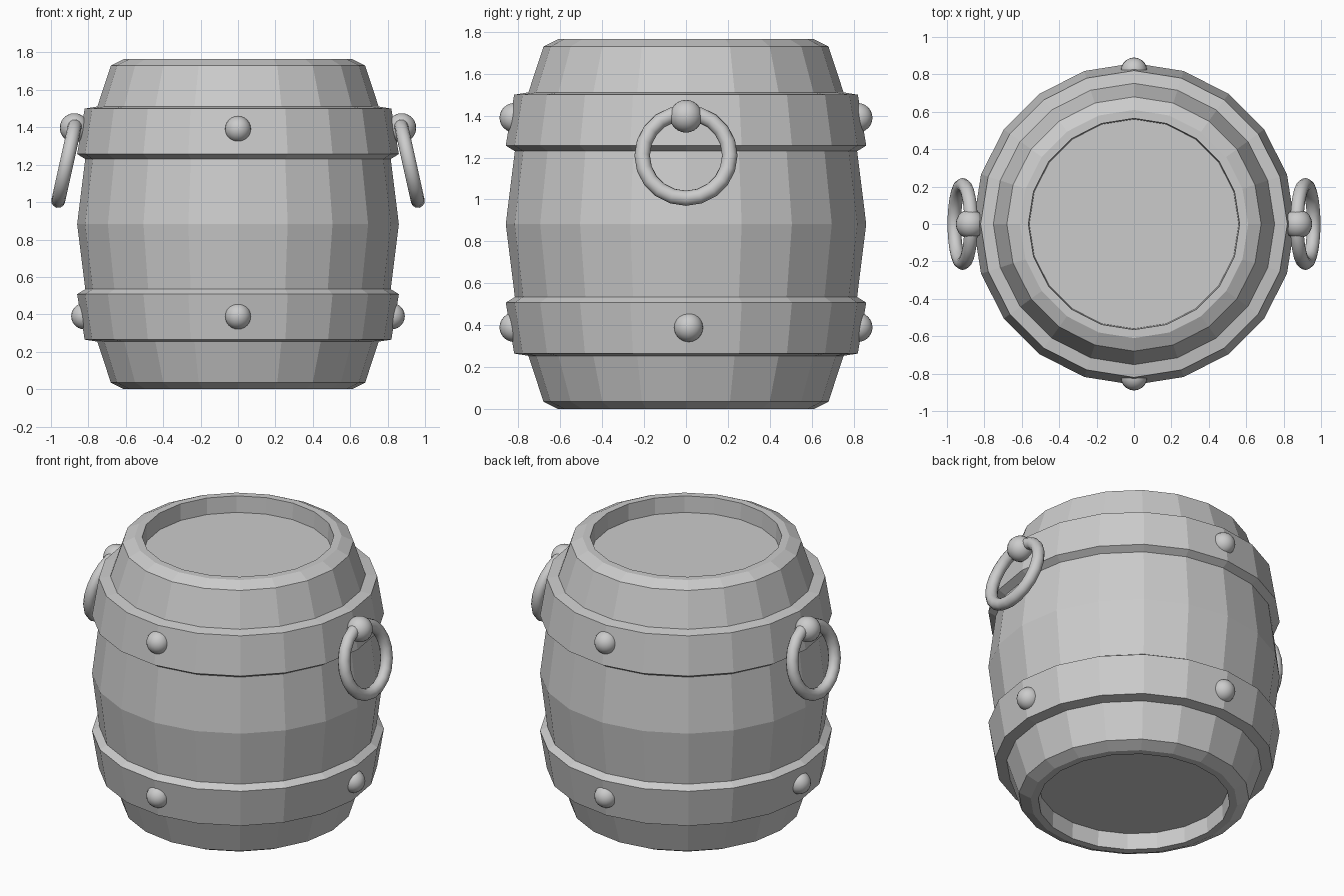
import bpy, bmesh
from math import sin, cos, pi, radians

if "Cube" in bpy.data.objects:
    bpy.data.objects.remove(bpy.data.objects["Cube"])

SIDES = 20
HEIGHT = 1.765


def lathe(name, profile, closed=False):
    """Spin an (r, z) profile round z with flat faces; r = 0 makes a pole."""
    bm = bmesh.new()
    rings = []
    for r, z in profile:
        if r == 0:
            rings.append([bm.verts.new((0, 0, z))] * SIDES)
        else:
            rings.append([bm.verts.new((r * cos(2 * pi * i / SIDES),
                                        r * sin(2 * pi * i / SIDES), z))
                          for i in range(SIDES)])
    pairs = list(zip(rings, rings[1:]))
    if closed:
        pairs.append((rings[-1], rings[0]))
    for a, b in pairs:
        for i in range(SIDES):
            j = (i + 1) % SIDES
            bm.faces.new(list(dict.fromkeys((a[i], a[j], b[j], b[i]))))
    bmesh.ops.recalc_face_normals(bm, faces=bm.faces)
    mesh = bpy.data.meshes.new(name)
    bm.to_mesh(mesh)
    bm.free()
    obj = bpy.data.objects.new(name, mesh)
    bpy.context.collection.objects.link(obj)
    return obj


def flip(profile):
    return [(r, HEIGHT - z) for r, z in reversed(profile)]


def ball(name, radius, location):
    bpy.ops.mesh.primitive_uv_sphere_add(segments=20, ring_count=12,
                                         radius=radius, location=location)
    bpy.context.object.name = name
    bpy.ops.object.shade_smooth()


# Barrel body with recessed lid and base
lower = [(0, 0.105), (0.56, 0.105), (0.565, 0), (0.61, 0), (0.68, 0.035), (0.80, 0.40)]
lathe("barrel_body", lower + [(0.86, HEIGHT / 2)] + flip(lower))

# Two bevelled hoops, mirrored about mid height
hoop = [(0.74, 0.252), (0.82, 0.265), (0.86, 0.508), (0.80, 0.545)]
lathe("lower_hoop", hoop, closed=True)
lathe("upper_hoop", flip(hoop), closed=True)

# Rivets on the hoops
for side in (-1, 1):
    ball("upper_rivet", 0.07, (0, side * 0.82, 1.39))
    ball("lower_rivet", 0.07, (0, side * 0.82, 0.39))
    ball("lower_side_rivet", 0.07, (side * 0.822, 0.012, 0.39))

# Side handles: a knob and a hanging ring tilted outwards
for side in (-1, 1):
    ball("handle_knob", 0.078, (side * 0.875, 0, 1.397))
    bpy.ops.mesh.primitive_torus_add(
        major_segments=20, minor_segments=12, major_radius=0.209, minor_radius=0.037,
        location=(side * 0.916, 0, 1.21),
        rotation=(0, radians(90 - side * 12.5), 0) if side < 0 else (0, radians(90 - 12.5), 0))
    ring = bpy.context.object
    ring.name = "handle_ring"
    # local x points down after the turn, so the lower end swings away from the barrel
    ring.rotation_euler = (0, radians(90 - side * 12.5), 0)
    bpy.ops.object.shade_smooth()
